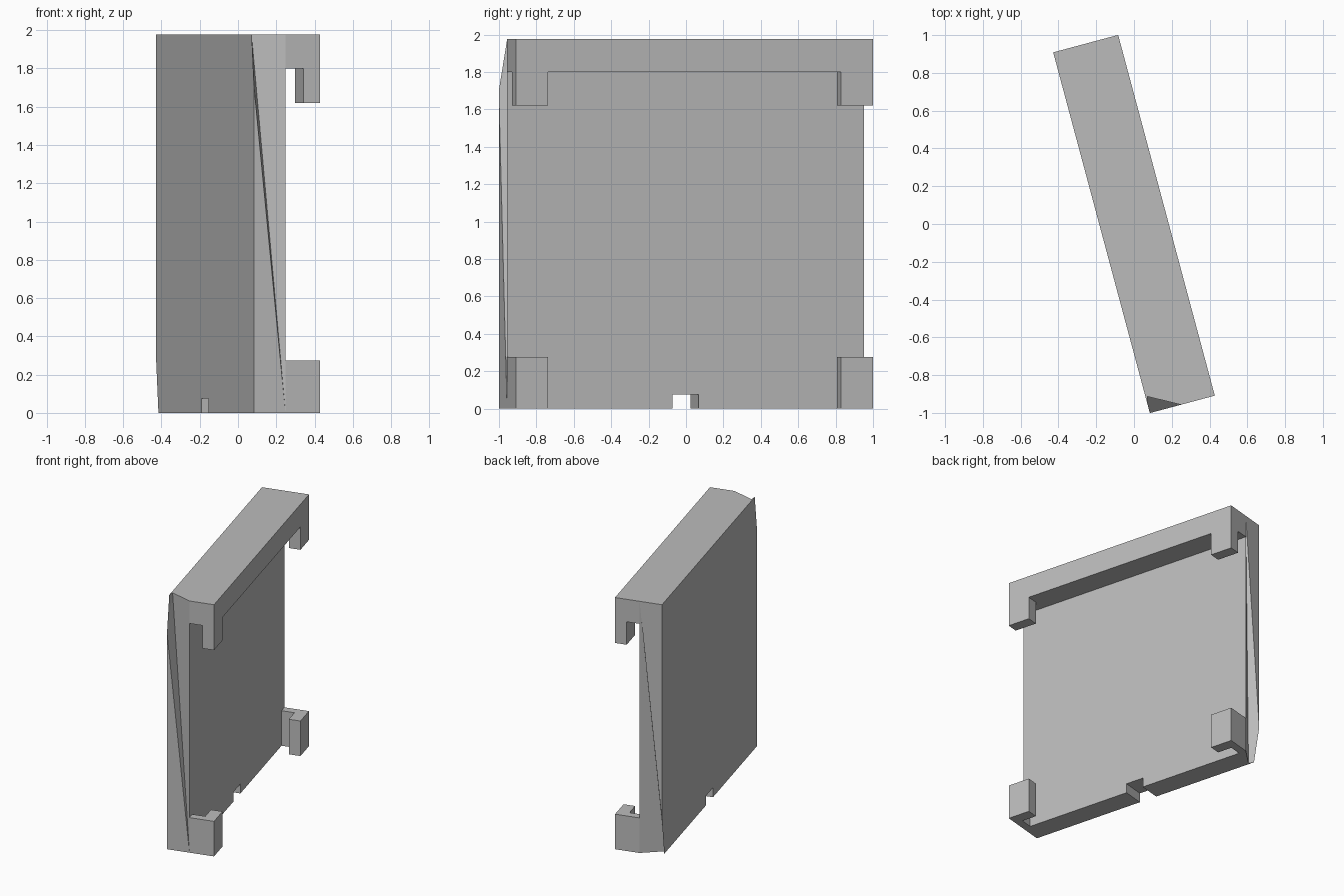
import bpy, bmesh, math
from mathutils import Vector

cube = bpy.data.objects.get("Cube")
if cube:
    bpy.data.objects.remove(cube, do_unlink=True)

TURN = math.radians(15)
H = 1.977                      # height and length
L = H / 2                      # half length
OUT, MID, LIP = 0.178, -0.008, 0.09
TAB, WALL, BEAM_Z = 0.178, 0.06, 1.8

grey = bpy.data.materials.new("light_grey")
grey.use_nodes = True
colour = (0.5, 0.5, 0.5, 1)
grey.diffuse_color = colour
grey.node_tree.nodes["Principled BSDF"].inputs["Base Color"].default_value = colour


def finish(name, bm):
    bmesh.ops.remove_doubles(bm, verts=bm.verts, dist=1e-5)
    bmesh.ops.recalc_face_normals(bm, faces=bm.faces)
    mesh = bpy.data.meshes.new(name)
    bm.to_mesh(mesh)
    bm.free()
    mesh.materials.append(grey)
    ob = bpy.data.objects.new(name, mesh)
    ob.rotation_euler.z = TURN
    bpy.context.collection.objects.link(ob)
    return ob


def prism(name, outline, z0, z1):
    """Extrude an outline in plan from z0 to z1."""
    bm = bmesh.new()
    base = bm.faces.new([bm.verts.new((x, y, z0)) for x, y in outline])
    top = bmesh.ops.extrude_face_region(bm, geom=[base])["geom"]
    bmesh.ops.translate(bm, vec=(0, 0, z1 - z0),
                        verts=[v for v in top if isinstance(v, bmesh.types.BMVert)])
    return finish(name, bm)


def rect(x0, x1, y0, y1):
    return [(x0, y0), (x1, y0), (x1, y1), (x0, y1)]


# Panel with a wedge cut in each end; the back end is the front turned half over
front = {
    "foot": (-OUT, -L, 0), "nose": (-OUT, -L, 1.7), "tip": (-OUT, -0.942, H),
    "valley": (-0.168, -0.9, H), "edge_top": (MID, -L, H), "edge_low": (MID, -L, 0),
}
back = {k: (x, -y, H - z) for k, (x, y, z) in front.items()}

bm = bmesh.new()


def face(*points):
    bm.faces.new([bm.verts.new(p) for p in points])


for e in (front, back):
    face(e["foot"], e["edge_low"], e["nose"])
    face(e["nose"], e["edge_low"], e["valley"])
    face(e["nose"], e["valley"], e["tip"])
    face(e["valley"], e["edge_low"], e["edge_top"])

# Notch in the middle of the lower edge
NW, NH = 0.0725, 0.075
left = [(-OUT, y, z) for y, z in ((-NW, 0), (-NW, NH), (NW, NH), (NW, 0))]
right = [(MID, y, z) for _, y, z in left]
f, b = front, back
face(f["tip"], f["valley"], f["edge_top"], b["edge_low"], b["foot"])
face(f["foot"], f["edge_low"], right[0], left[0])
face(left[3], right[3], b["edge_top"], b["valley"], b["tip"])
for i in range(3):
    face(left[i], left[i + 1], right[i + 1], right[i])
face(f["foot"], *left, b["tip"], b["nose"], b["foot"], f["tip"], f["nose"])
face(f["edge_low"], *right, b["edge_top"], b["edge_low"], f["edge_top"])
finish("panel", bm)

# Top rail
prism("top_rail", rect(MID, OUT, -L, L), BEAM_Z, H)

# Hooks under the rail and L-shaped clips at the lower corners
for side, s in (("front", -1), ("back", 1)):
    end, inner = s * L, s * (L - TAB)
    prism(side + "_upper_hook", rect(LIP, OUT, inner, end), 1.62, BEAM_Z)
    w = s * (L - WALL)
    prism(side + "_lower_clip",
          [(MID, end), (OUT, end), (OUT, inner), (LIP, inner), (LIP, w), (MID, w)],
          0, 0.275)
